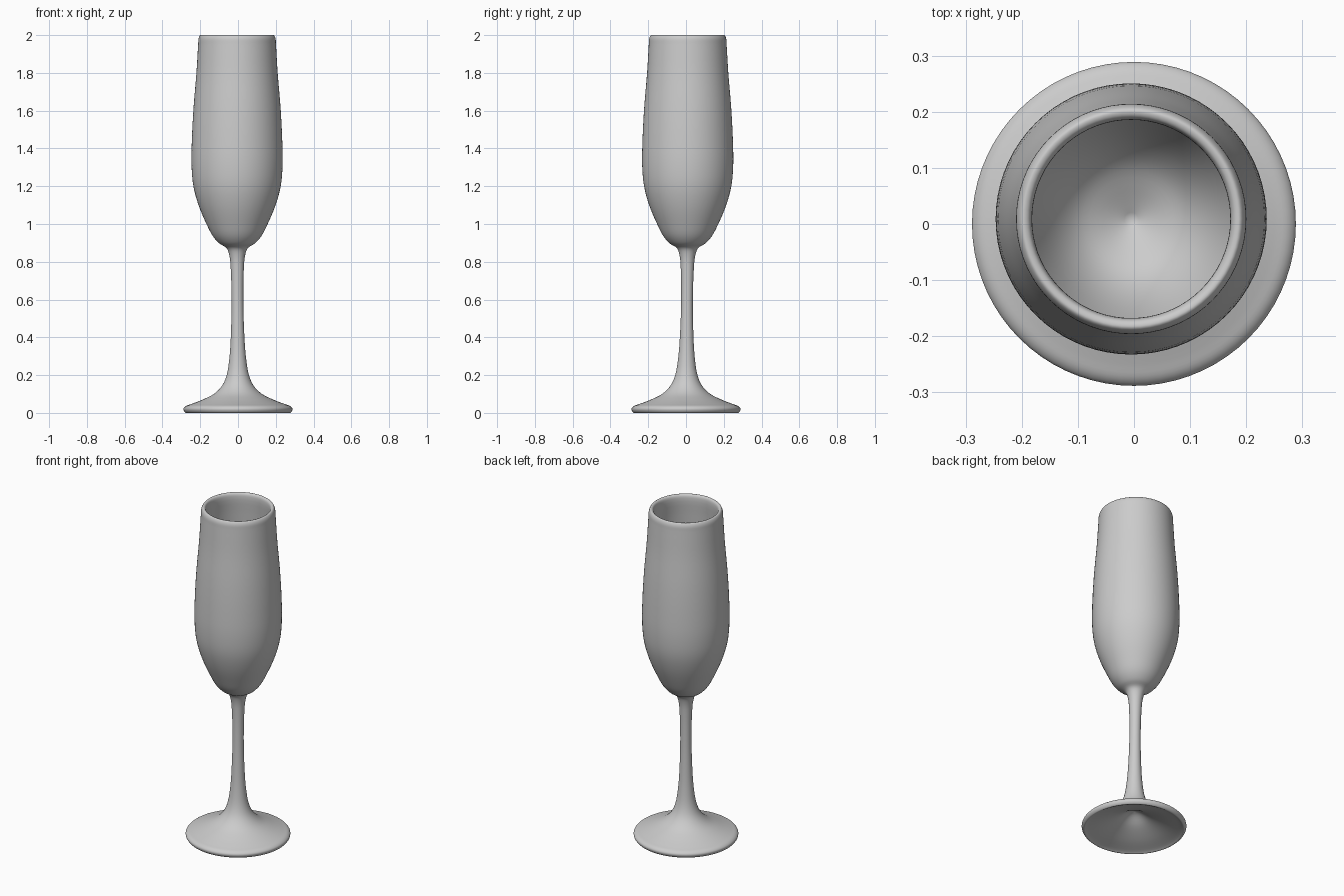
import bpy, bmesh, math
from mathutils import Vector

SEGMENTS = 72
STEPS = 4

cube = bpy.data.objects.get("Cube")
if cube:
    bpy.data.objects.remove(cube, do_unlink=True)

# Half sections as (radius, height), running from axis to axis
foot_hollow = [(0, 0.115), (0.03, 0.105), (0.09, 0.068), (0.18, 0.03), (0.26, 0.006)]
foot_edge = [(0.276, 0.0), (0.287, 0.012), (0.288, 0.024), (0.277, 0.036)]
foot_top = [(0.25, 0.046), (0.19, 0.069), (0.125, 0.102), (0.083, 0.145), (0.059, 0.2)]
stem = [(0.043, 0.3), (0.034, 0.45), (0.031, 0.6), (0.034, 0.75), (0.041, 0.83)]
bowl_outer = [(0.056, 0.872), (0.094, 0.897), (0.128, 0.935), (0.162, 1.0), (0.204, 1.1),
              (0.231, 1.2), (0.241, 1.31), (0.239, 1.45), (0.23, 1.62), (0.215, 1.8),
              (0.206, 1.95)]
rim = [(0.203, 1.985), (0.194, 2.0), (0.183, 1.997), (0.177, 1.98)]
bowl_inner = [(0.185, 1.87), (0.202, 1.65), (0.213, 1.45), (0.215, 1.31), (0.205, 1.2),
              (0.178, 1.1), (0.137, 1.005), (0.098, 0.955), (0.05, 0.925), (0, 0.9)]


def smooth_path(points, steps):
    """Catmull-Rom curve through the points, weighted by spacing."""
    pts = [Vector(p) for p in points]
    pts = [2 * pts[0] - pts[1]] + pts + [2 * pts[-1] - pts[-2]]
    path = []
    for a, b, c, d in zip(pts, pts[1:], pts[2:], pts[3:]):
        t1 = (b - a).length ** 0.5
        t2 = t1 + (c - b).length ** 0.5
        t3 = t2 + (d - c).length ** 0.5
        for i in range(steps):
            t = t1 + (t2 - t1) * i / steps
            p = a.lerp(b, t / t1)
            q = b.lerp(c, (t - t1) / (t2 - t1))
            r = c.lerp(d, (t - t2) / (t3 - t2))
            u = p.lerp(q, t / t2)
            v = q.lerp(r, (t - t1) / (t3 - t1))
            path.append(u.lerp(v, (t - t1) / (t2 - t1)))
    path.append(pts[-2])
    return path


def lathe(name, points):
    bm = bmesh.new()
    verts = [bm.verts.new((max(p.x, 0), 0, p.y)) for p in smooth_path(points, STEPS)]
    edges = [bm.edges.new(pair) for pair in zip(verts, verts[1:])]
    bmesh.ops.spin(bm, geom=verts + edges, cent=(0, 0, 0), axis=(0, 0, 1),
                   angle=math.tau, steps=SEGMENTS, use_duplicate=False)
    bmesh.ops.remove_doubles(bm, verts=bm.verts, dist=0.0001)
    bmesh.ops.recalc_face_normals(bm, faces=bm.faces)
    # The hand-made bowl sits slightly off the foot's axis
    for v in bm.verts:
        lean = min(v.co.z, 1.0)
        v.co += Vector((-0.005, 0.009, 0)) * lean
    mesh = bpy.data.meshes.new(name)
    bm.to_mesh(mesh)
    bm.free()
    obj = bpy.data.objects.new(name, mesh)
    bpy.context.collection.objects.link(obj)
    return obj


# One continuous blown body: foot, stem and hollow bowl
flute = lathe("flute_glass", foot_hollow + foot_edge + foot_top + stem
              + bowl_outer + rim + bowl_inner)
bpy.ops.object.select_all(action='DESELECT')
flute.select_set(True)
bpy.context.view_layer.objects.active = flute
bpy.ops.object.shade_smooth_by_angle(angle=math.radians(50))
